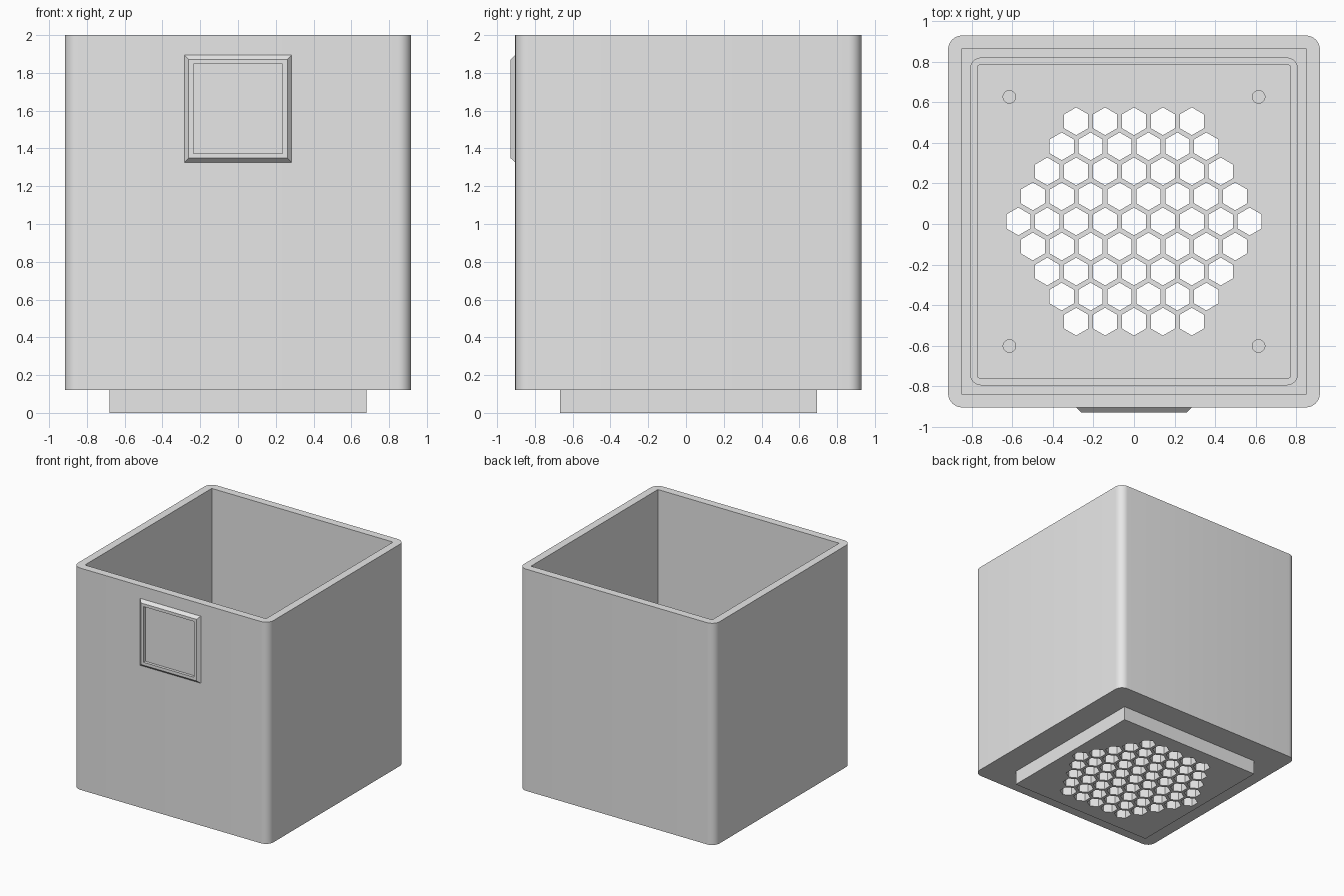
import bpy, bmesh, math

if "Cube" in bpy.data.objects:
    bpy.data.objects.remove(bpy.data.objects["Cube"])

grey = bpy.data.materials.new("light_grey")
grey.use_nodes = True
grey.diffuse_color = (0.8, 0.8, 0.8, 1)
grey.node_tree.nodes["Principled BSDF"].inputs["Base Color"].default_value = (0.8, 0.8, 0.8, 1)

CY = 0.0125       # the box sits slightly back to leave room for the frame
BASE, FLOOR, TOP = 0.12, 0.19, 2.0


def square(half, radius=0.0, steps=8):
    """Outline of a square with optional rounded corners, counter-clockwise."""
    if radius == 0:
        return [(sx * half, CY + sy * half) for sx, sy in ((1, 1), (-1, 1), (-1, -1), (1, -1))]
    pts, c = [], half - radius
    for k, (sx, sy) in enumerate(((1, 1), (-1, 1), (-1, -1), (1, -1))):
        for i in range(steps + 1):
            a = math.pi / 2 * (k + i / steps)
            pts.append((sx * c + radius * math.cos(a), CY + sy * c + radius * math.sin(a)))
    return pts


def ngon(x, y, r, sides):
    turn = math.pi / 2
    return [(x + r * math.cos(turn + math.tau * i / sides),
             y + r * math.sin(turn + math.tau * i / sides)) for i in range(sides)]


def finish(name, bm):
    bmesh.ops.recalc_face_normals(bm, faces=bm.faces)
    mesh = bpy.data.meshes.new(name)
    bm.to_mesh(mesh)
    bm.free()
    mesh.materials.append(grey)
    obj = bpy.data.objects.new(name, mesh)
    bpy.context.collection.objects.link(obj)
    return obj


def prisms(name, outlines, z0, z1):
    """Upright prisms, all in one object."""
    bm = bmesh.new()
    for pts in outlines:
        low = [bm.verts.new((x, y, z0)) for x, y in pts]
        high = [bm.verts.new((x, y, z1)) for x, y in pts]
        bm.faces.new(low[::-1])
        bm.faces.new(high)
        for i in range(len(pts)):
            j = (i + 1) % len(pts)
            bm.faces.new((low[i], low[j], high[j], high[i]))
    return finish(name, bm)


def combine(target, tool, operation):
    mod = target.modifiers.new(tool.name, 'BOOLEAN')
    mod.operation, mod.solver, mod.object = operation, 'EXACT', tool
    bpy.context.view_layer.objects.active = target
    bpy.ops.object.modifier_apply(modifier=mod.name)
    bpy.data.objects.remove(tool)


# Box body with rounded corners and a square foot below
box = prisms("open_box", [square(0.9165, 0.07)], BASE, TOP)
combine(box, prisms("foot", [square(0.68)], 0, BASE + 0.03), 'UNION')

# Square cavity
combine(box, prisms("cavity", [square(0.85)], FLOOR, TOP + 0.1), 'DIFFERENCE')

# Seal groove around the floor
groove = prisms("groove", [square(0.805, 0.05)], FLOOR - 0.03, FLOOR + 0.03)
combine(groove, prisms("groove_core", [square(0.775, 0.02)], 0, 0.5), 'DIFFERENCE')
combine(box, groove, 'DIFFERENCE')

# Blind screw holes
screws = [ngon(sx * 0.614, CY + sy * 0.614, 0.031, 32) for sx in (-1, 1) for sy in (-1, 1)]
combine(box, prisms("screw_holes", screws, FLOOR - 0.06, FLOOR + 0.05), 'DIFFERENCE')

# Honeycomb vent through the floor
PITCH, RINGS = 0.1425, 4
cells = []
for row in range(-RINGS, RINGS + 1):
    count = 2 * RINGS + 1 - abs(row)
    for i in range(count):
        x = (i - (count - 1) / 2) * PITCH
        cells.append(ngon(x, CY + row * PITCH * math.sqrt(0.75), 0.0685, 6))
combine(box, prisms("vent_cells", cells, -0.1, FLOOR + 0.1), 'DIFFERENCE')

# Bevelled label frame on the front: nested square loops from wall to recess
wall = CY - 0.9165
bm = bmesh.new()
previous = None
for half, depth in ((0.284, -0.004), (0.284, 0.0), (0.261, 0.025), (0.236, 0.025), (0.236, 0.001)):
    loop = [bm.verts.new((sx * half, wall - depth, 1.61 + sz * half))
            for sx, sz in ((-1, -1), (1, -1), (1, 1), (-1, 1))]
    if previous:
        for i in range(4):
            j = (i + 1) % 4
            bm.faces.new((previous[i], previous[j], loop[j], loop[i]))
    else:
        bm.faces.new(loop[::-1])
    previous = loop
bm.faces.new(previous)
frame = finish("label_frame", bm)

# Smooth only the rounded corners
bpy.ops.object.select_all(action='DESELECT')
box.select_set(True)
bpy.context.view_layer.objects.active = box
bpy.ops.object.shade_smooth_by_angle(angle=math.radians(30))
